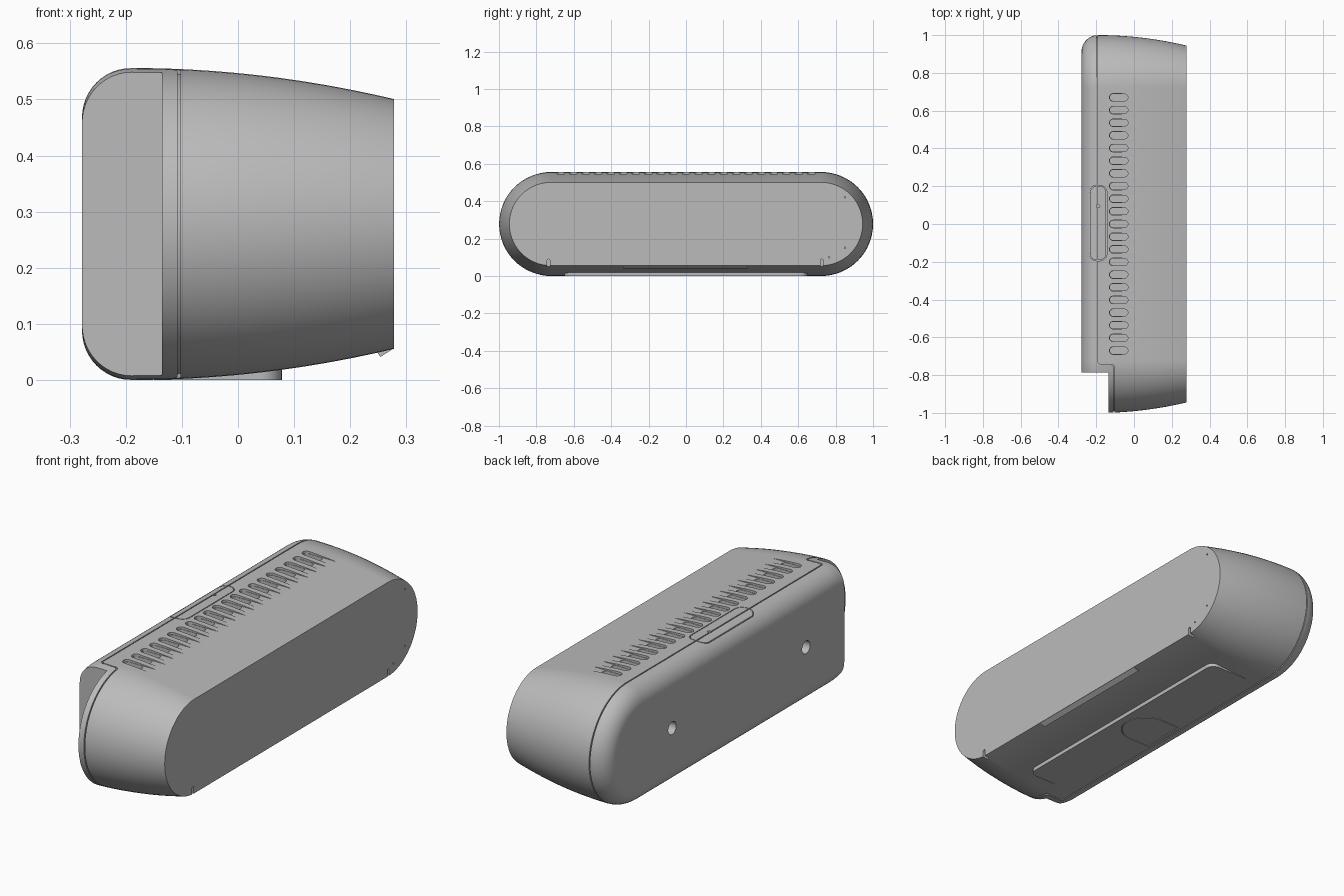
import bpy, bmesh, math

if "Cube" in bpy.data.objects:
    bpy.data.objects.remove(bpy.data.objects["Cube"])

grey = bpy.data.materials.new("plain_grey")
grey.use_nodes = True
COLOUR = (0.5, 0.5, 0.5, 1)
grey.diffuse_color = COLOUR
grey.node_tree.nodes["Principled BSDF"].inputs["Base Color"].default_value = COLOUR

MID, STRAIGHT, FULL = 0.278, 0.722, 0.278   # centre height, half straight length, largest radius
SHOULDER, ROUND = -0.19, 0.088              # where the rounded back edge begins, and its radius


def finish(name, bm):
    bmesh.ops.recalc_face_normals(bm, faces=bm.faces)
    mesh = bpy.data.meshes.new(name)
    bm.to_mesh(mesh)
    bm.free()
    obj = bpy.data.objects.new(name, mesh)
    bpy.context.collection.objects.link(obj)
    return obj


def rounded(cx, cy, hx, hy, r, n=8):
    """Outline of a rounded rectangle; equal sizes give a circle."""
    pts = []
    for k, (sx, sy) in enumerate([(1, 1), (-1, 1), (-1, -1), (1, -1)]):
        for i in range(n + 1):
            a = math.pi / 2 * (k + i / n)
            pts.append((round(cx + sx * (hx - r) + r * math.cos(a), 5),
                        round(cy + sy * (hy - r) + r * math.sin(a), 5)))
    return list(dict.fromkeys(pts))


def prism(name, outlines, axis, lo, hi):
    """Extrude one or more 2D outlines along an axis."""
    place = {"x": lambda u, v, w: (w, u, v),
             "y": lambda u, v, w: (u, w, v),
             "z": lambda u, v, w: (u, v, w)}[axis]
    bm = bmesh.new()
    for pts in outlines:
        a = [bm.verts.new(place(u, v, lo)) for u, v in pts]
        b = [bm.verts.new(place(u, v, hi)) for u, v in pts]
        bm.faces.new(a)
        bm.faces.new(b[::-1])
        for i in range(len(pts)):
            j = (i + 1) % len(pts)
            bm.faces.new((a[i], b[i], b[j], a[j]))
    return finish(name, bm)


def loft(name, inset=0.0):
    """Pill-shaped sections swept along x with a bulging, tapering radius."""
    stations = []
    for i in range(12):
        t = math.pi / 2 * i / 12
        stations.append((SHOULDER - ROUND * math.cos(t), FULL - ROUND + ROUND * math.sin(t)))
    for i in range(19):
        x = SHOULDER + (0.278 - SHOULDER) * i / 18
        stations.append((x, FULL - 0.253 * (x - SHOULDER) ** 2))
    bm = bmesh.new()
    rings = []
    for x, r in stations:
        ring = []
        for side in (1, -1):
            for i in range(33):
                a = math.pi * i / 32
                ring.append(bm.verts.new((x, side * (STRAIGHT + (r - inset) * math.sin(a)),
                                          MID + side * (r - inset) * math.cos(a))))
        rings.append(ring)
    for a, b in zip(rings, rings[1:]):
        for i in range(len(a)):
            j = (i + 1) % len(a)
            bm.faces.new((a[i], a[j], b[j], b[i]))
    bm.faces.new(rings[0])
    bm.faces.new(rings[-1][::-1])
    return finish(name, bm)


def combine(target, tool, operation="DIFFERENCE", keep=False):
    mod = target.modifiers.new("combine", "BOOLEAN")
    mod.operation, mod.solver, mod.object = operation, "EXACT", tool
    bpy.context.view_layer.objects.active = target
    bpy.ops.object.modifier_apply(modifier=mod.name)
    if not keep:
        bpy.data.objects.remove(tool)


housing = loft("housing")
core = loft("core_helper", 0.008)
core.hide_render = True

# Flat base pad under the housing
combine(housing, prism("base_pad", [rounded(-0.036, 0, 0.114, 0.65, 0.04)], "z", 0, 0.06), "UNION")

# Stepped corner removed at the front of the back shell
combine(housing, prism("corner_cut", [[(-0.5, -1.5), (-0.135, -1.5), (-0.135, -0.785), (-0.5, -0.785)]],
                       "z", -0.1, 0.7))

# Stepped seam between the two shells, only as deep as the core allows
path = [(-0.195, 1.1), (-0.195, -0.735), (-0.185, -0.745),
        (-0.115, -0.745), (-0.105, -0.755), (-0.105, -1.1)]
W = 0.0025
seam = prism("seam_cut", [[(x + W, y + W) for x, y in path] + [(x - W, y - W) for x, y in path[::-1]]],
             "z", -0.1, 0.7)
combine(seam, core, keep=True)
combine(housing, seam)

# Outline of the top button plate and its small indicator hole
plate = prism("plate_cut", [rounded(-0.19, 0.005, 0.047, 0.2, 0.04)], "z", 0.45, 0.7)
combine(plate, prism("plate_inner", [rounded(-0.19, 0.005, 0.043, 0.196, 0.036)], "z", 0.4, 0.8))
combine(plate, core)
combine(housing, plate)
combine(housing, prism("indicator_cut", [rounded(-0.19, 0.095, 0.009, 0.009, 0.009)], "z", 0.535, 0.7))

# Row of vent slots: shallow run-out channels, then deeper pockets
rows = [0.067 * i for i in range(-10, 11)]
combine(housing, prism("slot_cut", [rounded(-0.03, y, 0.1, 0.02, 0.02) for y in rows], "z", 0.544, 0.7))
combine(housing, prism("pocket_cut", [rounded(-0.08, y, 0.048, 0.018, 0.018) for y in rows], "z", 0.52, 0.7))

# Mounting holes in the back face
combine(housing, prism("mount_cut", [rounded(y, MID, 0.03, 0.03, 0.03) for y in (-0.5, 0.5)],
                       "x", -0.4, -0.24))

# Small notches and pin holes in the large flat face
combine(housing, prism("notch_cut", [rounded(y, 0.06, 0.007, 0.03, 0.006) for y in (-0.735, 0.725)],
                       "x", 0.255, 0.4))
combine(housing, prism("pin_cut", [rounded(y, z, 0.004, 0.004, 0.004)
                                   for y, z in ((0.85, 0.42), (0.85, 0.15), (0.765, 0.1))], "x", 0.265, 0.4))


# Release tab outline on the underside
def tab_outline(g):
    arc = [(-0.07 + (0.112 - g) * math.cos(a), (0.112 - g) * math.sin(a))
           for a in [math.pi * (i / 20 - 0.5) for i in range(21)]]
    return [(-0.176 + g, -0.112 + g)] + arc + [(-0.176 + g, 0.112 - g)]


tab = prism("tab_cut", [tab_outline(0)], "z", -0.05, 0.005)
combine(tab, prism("tab_inner", [tab_outline(0.004)], "z", -0.1, 0.1))
combine(housing, tab)

# Wedge-shaped lip below the flat face
lip = prism("lower_lip", [[(0.24, 0.06), (0.254, 0.041), (0.277, 0.056), (0.27, 0.07)]], "y", -0.335, 0.33)

for obj in (housing, lip):
    obj.data.materials.clear()
    obj.data.materials.append(grey)
    bpy.ops.object.select_all(action="DESELECT")
    obj.select_set(True)
    bpy.context.view_layer.objects.active = obj
    bpy.ops.object.shade_smooth_by_angle(angle=math.radians(30))
    normals = obj.modifiers.new("even_shading", "WEIGHTED_NORMAL")
    normals.keep_sharp = True
